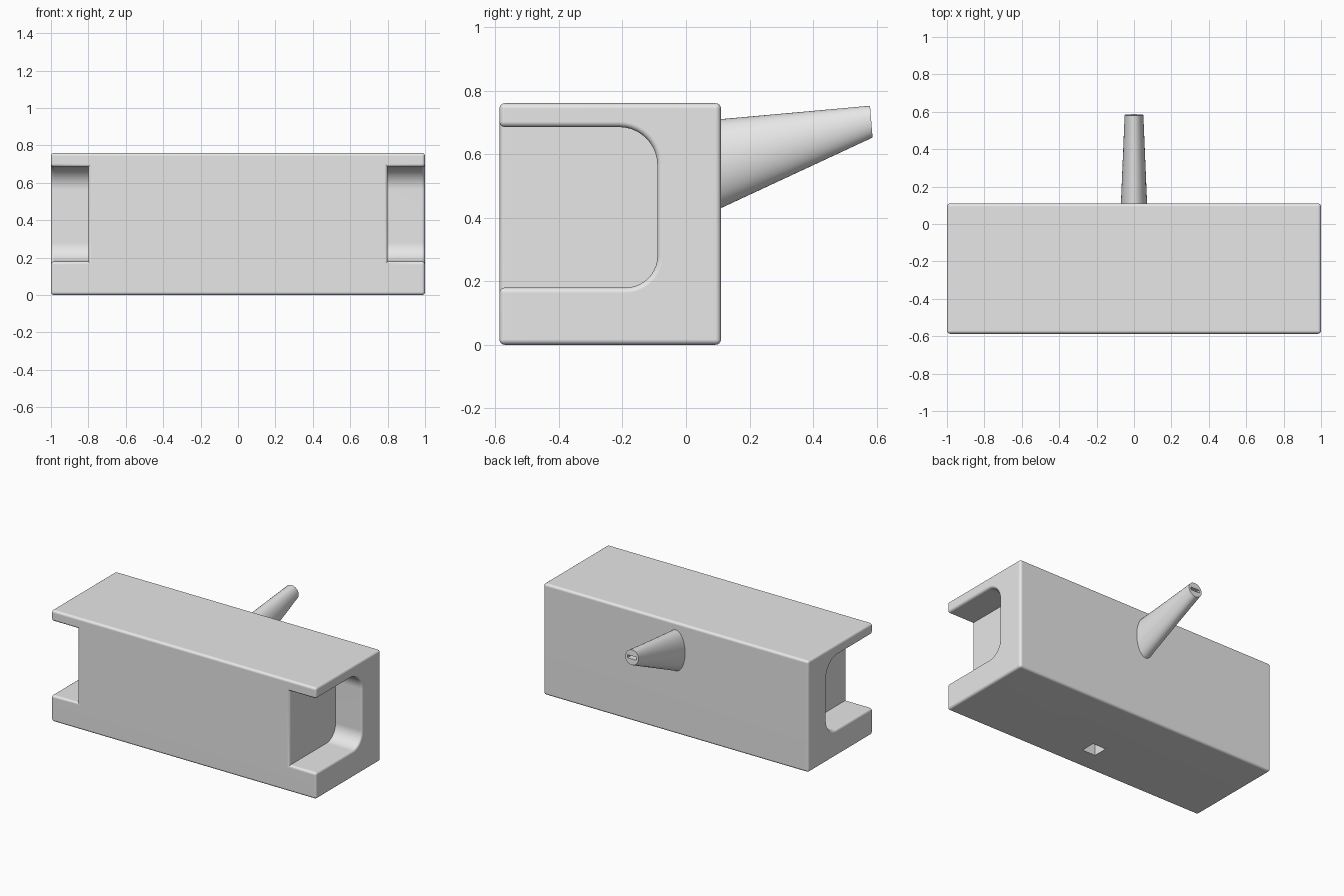
import bpy, bmesh, math
from mathutils import Vector

if "Cube" in bpy.data.objects:
    bpy.data.objects.remove(bpy.data.objects["Cube"], do_unlink=True)

GREY = (0.8, 0.8, 0.8, 1.0)
mat = bpy.data.materials.new("plain grey")
mat.use_nodes = True
mat.diffuse_color = GREY
mat.node_tree.nodes["Principled BSDF"].inputs["Base Color"].default_value = GREY


def make_object(name, bm):
    bmesh.ops.recalc_face_normals(bm, faces=bm.faces[:])
    mesh = bpy.data.meshes.new(name)
    bm.to_mesh(mesh)
    bm.free()
    obj = bpy.data.objects.new(name, mesh)
    bpy.context.collection.objects.link(obj)
    mesh.materials.append(mat)
    return obj


def box(name, lo, hi):
    bm = bmesh.new()
    bmesh.ops.create_cube(bm, size=1)
    lo, hi = Vector(lo), Vector(hi)
    for v in bm.verts:
        v.co = (lo + hi) / 2 + v.co * (hi - lo)
    return make_object(name, bm)


def loft(name, rings):
    """Skin closed rings of equal length and cap both ends."""
    bm = bmesh.new()
    loops = [[bm.verts.new(p) for p in ring] for ring in rings]
    n = len(loops[0])
    for a, b in zip(loops, loops[1:]):
        for i in range(n):
            j = (i + 1) % n
            bm.faces.new((a[i], a[j], b[j], b[i]))
    bm.faces.new(loops[0])
    bm.faces.new(loops[-1])
    return make_object(name, bm)


def activate(obj):
    bpy.ops.object.select_all(action='DESELECT')
    obj.select_set(True)
    bpy.context.view_layer.objects.active = obj


def cut(target, cutter):
    activate(target)
    mod = target.modifiers.new("cut", 'BOOLEAN')
    mod.operation = 'DIFFERENCE'
    mod.solver = 'EXACT'
    mod.object = cutter
    bpy.ops.object.modifier_apply(modifier=mod.name)
    bpy.data.objects.remove(cutter, do_unlink=True)


def finish(obj):
    activate(obj)
    bpy.ops.object.shade_smooth_by_angle(angle=math.radians(35))
    mod = obj.modifiers.new("weighted normals", 'WEIGHTED_NORMAL')
    mod.keep_sharp = True


FRONT, BACK, HEIGHT = -0.587, 0.11, 0.76

# Block body
body = box("block_body", (-1, FRONT, 0), (1, BACK, HEIGHT))

# End recesses: open to the front and side, rounded at the back
def recess_ring(x, low=0.18, high=0.685, back=-0.09, steps=10):
    pts = [(x, -0.8, high), (x, -0.8, low)]
    for z, r, start in ((low, 0.1, -90), (high, 0.12, 0)):
        cz = z + r if z == low else z - r
        for i in range(steps + 1):
            a = math.radians(start + 90 * i / steps)
            pts.append((x, back - r + r * math.cos(a), cz + r * math.sin(a)))
    return pts

for side in (-1, 1):
    cut(body, loft("recess_cutter", [recess_ring(side * 0.8), recess_ring(side * 1.2)]))

# Round all outward edges of the block
bm = bmesh.new()
bm.from_mesh(body.data)
bmesh.ops.remove_doubles(bm, verts=bm.verts[:], dist=0.0001)
sharp = [e for e in bm.edges if len(e.link_faces) == 2
         and e.calc_face_angle_signed(0) > math.radians(50)]
bmesh.ops.bevel(bm, geom=sharp, offset=0.017, offset_type='OFFSET', segments=4,
                profile=0.5, affect='EDGES', clamp_overlap=True)
bm.to_mesh(body.data)
bm.free()

# Square hole in the underside
cut(body, box("hole_cutter", (-0.05, -0.43, -0.1), (0.05, -0.33, 0.3)))
finish(body)

# Tapered spout: tall oval at the block, round at the tip
def oval(y, z, rx, rz, lean, n=48):
    return [(rx * math.cos(t), y - lean * math.sin(t), z + rz * math.sin(t))
            for t in (2 * math.pi * i / n for i in range(n))]

spout = loft("spout", [oval(0.07, 0.56, 0.072, 0.148, 0),
                       oval(BACK, 0.57, 0.07, 0.14, 0),
                       oval(0.583, 0.702, 0.05, 0.05, 0.004)])

# Narrow slot in the tip
cut(spout, box("slot_cutter", (-0.033, 0.47, 0.692), (0.033, 0.7, 0.712)))
finish(spout)
